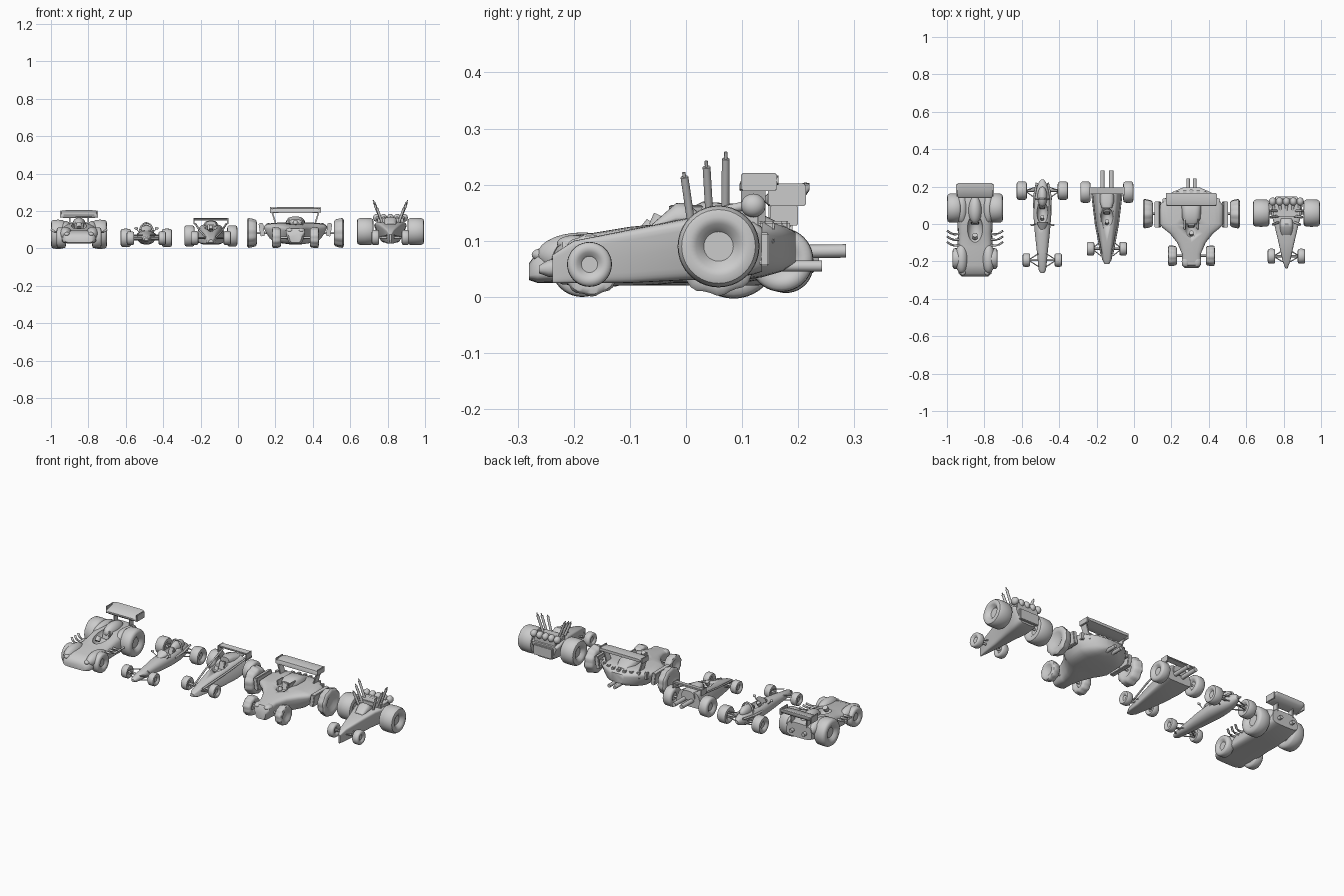
import bpy, bmesh
from math import sin, cos, pi, copysign, radians
from mathutils import Vector, Matrix

if "Cube" in bpy.data.objects:
    bpy.data.objects.remove(bpy.data.objects["Cube"])


def finish(name, bm, angle=40):
    bmesh.ops.recalc_face_normals(bm, faces=bm.faces)
    me = bpy.data.meshes.new(name)
    bm.to_mesh(me)
    bm.free()
    ob = bpy.data.objects.new(name, me)
    bpy.context.collection.objects.link(ob)
    bpy.ops.object.select_all(action='DESELECT')
    ob.select_set(True)
    bpy.context.view_layer.objects.active = ob
    bpy.ops.object.shade_smooth_by_angle(angle=radians(angle))
    return ob


def skin(name, rings, angle=40):
    bm = bmesh.new()
    vs = [[bm.verts.new(p) for p in r] for r in rings]
    n = len(vs[0])
    for a, b in zip(vs, vs[1:]):
        for i in range(n):
            bm.faces.new((a[i], a[(i + 1) % n], b[(i + 1) % n], b[i]))
    bm.faces.new(vs[0])
    bm.faces.new(vs[-1])
    return finish(name, bm, angle)


def loft(name, cx, secs, e=3, tp=0, n=28):
    """Superellipse sections (y, half width, z bottom, z top); tp narrows top (+) or bottom (-)."""
    rings = []
    for y, hw, zb, zt in secs:
        ring = []
        for i in range(n):
            c, s = cos(2 * pi * i / n), sin(2 * pi * i / n)
            u, v = (copysign(abs(k) ** (2 / e), k) for k in (c, s))
            k = 1 - tp * (v + 1) / 2 if tp > 0 else 1 + tp * (1 - v) / 2
            ring.append((cx + hw * u * k, y, (zb + zt) / 2 + (zt - zb) / 2 * v))
        rings.append(ring)
    return skin(name, rings)


TIRE = [(.24, .03), (.24, .36), (.05, .55), (0, .72), (.05, .9), (.17, .985), (.5, 1),
        (.83, .985), (.95, .9), (1, .72), (.95, .55), (.76, .36), (.76, .03)]


def wheels(name, cx, off, y, z, r, w, knob=0, cone=0, n=40):
    """Pair of wheels, off = outer face distance from the car's centre line."""
    for s, side in ((-1, 'left'), (1, 'right')):
        rings = []
        for t, f in TIRE:
            ring = []
            for i in range(n):
                rr = r * f * (1 - cone * (1 - t)) * (1 - (knob if i % 4 < 2 and f > .85 else 0))
                a = 2 * pi * i / n
                ring.append((cx + s * (off - w + w * t), y + rr * cos(a), z + rr * sin(a)))
            rings.append(ring)
        skin(f"{name}_{side}", rings)
    tube(name + "_axle", [(cx - off + w * .5, y, z), (cx + off - w * .5, y, z)], .006)


def tube(name, pts, r, n=10):
    pts = [Vector(p) for p in pts]
    rings = []
    for i, p in enumerate(pts):
        d = (pts[min(i + 1, len(pts) - 1)] - pts[max(i - 1, 0)]).normalized()
        a = d.orthogonal().normalized() if abs(d.x) > .9 else d.cross(Vector((1, 0, 0))).normalized()
        b = d.cross(a)
        rings.append([p + r * (a * cos(2 * pi * k / n) + b * sin(2 * pi * k / n)) for k in range(n)])
    return skin(name, rings)


def blob(name, loc, size):
    bm = bmesh.new()
    bmesh.ops.create_uvsphere(bm, u_segments=24, v_segments=14, radius=1)
    bmesh.ops.transform(bm, matrix=Matrix.Translation(loc) @ Matrix.Diagonal((*size, 1)), verts=bm.verts)
    return finish(name, bm)


def box(name, loc, half, rx=0, ry=0, bevel=.003):
    bm = bmesh.new()
    bmesh.ops.create_cube(bm, size=2)
    m = Matrix.Translation(loc) @ Matrix.Rotation(ry, 4, 'Y') @ Matrix.Rotation(rx, 4, 'X')
    bmesh.ops.transform(bm, matrix=m @ Matrix.Diagonal((*half, 1)), verts=bm.verts)
    bmesh.ops.bevel(bm, geom=bm.edges[:], offset=min(bevel, min(half) * .6), segments=2, affect='EDGES')
    return finish(name, bm)


def cockpit(name, body, loc, size):
    cut = blob(name + "_cutter", loc, size)
    cut.hide_render = True
    cut.hide_set(True)
    m = body.modifiers.new("opening", 'BOOLEAN')
    m.object, m.operation, m.solver = cut, 'DIFFERENCE', 'EXACT'
    x, y, z = loc
    # seat and steering wheel
    box(name + "_seat", (x, y + size[1] * .5, z - size[2] * .3), (size[0] * .5, .006, size[2] * .5), -.3)
    tube(name + "_steering", [(x, y - size[1] * .55, z - .02), (x, y - size[1] * .35, z)], size[0] * .35)


# ---- sports racer with side pipes and a tall rear wing
X = -.85
b = loft("sports_body", X, [(-.28, .075, .03, .06), (-.265, .092, .025, .08), (-.22, .1, .025, .095),
         (-.12, .098, .025, .1), (-.05, .096, .025, .115), (.03, .1, .025, .132),
         (.12, .092, .03, .138), (.18, .085, .045, .128)], 4, .12)
cockpit("sports_cockpit", b, (X, -.03, .13), (.042, .08, .05))
blob("sports_headrest", (X, .075, .125), (.036, .075, .04))
wheels("sports_rear_wheel", X, .15, .085, .075, .078, .075)
wheels("sports_front_wheel", X, .12, -.185, .056, .056, .05)
for s in (-1, 1):
    blob("sports_front_fender", (X + s * .072, -.185, .075), (.035, .08, .04))
    blob("sports_rear_fender", (X + s * .07, .09, .1), (.035, .09, .045))
    blob("sports_headlight", (X + s * .065, -.255, .075), (.016, .02, .012))
    box("sports_wing_post", (X + s * .05, .165, .145), (.004, .018, .03))
    box("sports_wing_endplate", (X + s * .097, .18, .182), (.004, .034, .02))
    tube("sports_rear_pipe", [(X + s * .04, .17, .08), (X + s * .04, .2, .08)], .011)
    for i in range(3):
        y = -.045 - i * .03
        tube("sports_side_pipe", [(X + s * .08, y - .008, .085), (X + s * .112, y - .01, .085),
             (X + s * .13, y - .004, .088), (X + s * .148, y + .008, .1)], .006)
loft("sports_wing", X, [(.14, .085, .17, .178), (.147, .096, .162, .186), (.18, .096, .165, .194),
                        (.212, .096, .178, .204), (.22, .09, .19, .203)], 6)

# ---- slim cigar-shaped single seater
X = -.49
b = loft("cigar_body", X, [(-.262, .01, .042, .056), (-.245, .02, .036, .066), (-.15, .029, .03, .08),
         (-.05, .04, .024, .094), (.05, .048, .02, .1), (.12, .045, .02, .1), (.18, .035, .025, .095),
         (.222, .02, .04, .084), (.237, .008, .052, .07)], 2.3)
cockpit("cigar_cockpit", b, (X, .06, .1), (.03, .06, .04))
blob("cigar_headrest", (X, .145, .095), (.026, .055, .032))
loft("cigar_windscreen", X, [(-.03, .012, .085, .095), (0, .028, .08, .115), (.012, .03, .085, .122)], 2)
tube("cigar_roll_hoop", [(X + .036 * cos(pi * i / 12), .135, .085 + .05 * sin(pi * i / 12)) for i in range(13)], .005)
wheels("cigar_rear_wheel", X, .138, .178, .056, .049, .056)
wheels("cigar_front_wheel", X, .105, -.193, .054, .036, .04)
for s in (-1, 1):
    for z in (.045, .07):
        for dy in (-.035, .035):
            tube("cigar_front_arm", [(X + s * .02, -.193 + dy, z), (X + s * .075, -.193, z)], .003)
            tube("cigar_rear_arm", [(X + s * .025, .165 + dy, z), (X + s * .095, .178, z)], .003)
    tube("cigar_mirror_stalk", [(X + s * .035, .0, .085), (X + s * .055, -.005, .105)], .002)
    blob("cigar_mirror", (X + s * .055, -.005, .107), (.01, .006, .007))
    tube("cigar_exhaust", [(X + s * .042, .06, .07), (X + s * .045, .14, .075), (X + s * .03, .22, .08)], .006)

# ---- wedge single seater with twin tail pipes
X = -.145
b = loft("wedge_body", X, [(-.213, .014, .03, .046), (-.19, .028, .025, .058), (-.1, .044, .02, .082),
         (0, .064, .02, .104), (.1, .08, .025, .122), (.183, .088, .04, .128)], 5, .35)
cockpit("wedge_cockpit", b, (X, .035, .12), (.034, .055, .045))
loft("wedge_engine_cover", X, [(.085, .03, .11, .145), (.12, .042, .1, .148), (.19, .045, .08, .132)], 3, .2)
wheels("wedge_rear_wheel", X, .142, .17, .066, .057, .055)
wheels("wedge_front_wheel", X, .107, -.132, .055, .037, .04)
box("wedge_wing", (X, .178, .156), (.09, .018, .005), .15)
for s in (-1, 1):
    box("wedge_wing_endplate", (X + s * .09, .175, .145), (.003, .025, .018))
    tube("wedge_side_rail", [(X + s * .03, -.16, .062), (X + s * .06, 0, .095), (X + s * .082, .185, .13)], .005)
    tube("wedge_tail_pipe", [(X + s * .024, .15, .08), (X + s * .024, .285, .082)], .012)
    for dy in (-.04, .04):
        tube("wedge_front_arm", [(X + s * .03, -.132 + dy, .055), (X + s * .08, -.132, .055)], .003)

# ---- wide winged car with knobbly wheels
X = .307
b = loft("wide_body", X, [(-.235, .04, .03, .08), (-.22, .056, .022, .105), (-.16, .056, .02, .115),
         (-.1, .085, .02, .125), (-.05, .13, .022, .13), (-.02, .172, .025, .135), (0, .188, .025, .136),
         (.1, .188, .03, .138), (.135, .16, .035, .138), (.17, .115, .045, .13), (.195, .05, .06, .115)], 4, -.35)
cockpit("wide_cockpit", b, (X, -.03, .145), (.035, .045, .04))
loft("wide_canopy", X, [(.0, .04, .12, .155), (.03, .055, .12, .17), (.1, .06, .12, .165), (.16, .04, .1, .135)], 3, .3)
wheels("wide_rear_wheel", X, .26, .055, .082, .083, .055, .05, .15)
wheels("wide_front_wheel", X, .125, -.17, .057, .058, .048, .05, .1)
loft("wide_wing", X, [(.095, .125, .19, .2), (.1, .135, .188, .213), (.13, .135, .19, .22), (.165, .132, .2, .216)], 6)
for s in (-1, 1):
    box("wide_wing_endplate", (X + s * .133, .13, .205), (.004, .032, .016))
    box("wide_wing_post", (X + s * .115, .12, .163), (.004, .022, .032), 0, s * .3)
    box("wide_side_fin", (X + s * .035, -.0, .15), (.004, .03, .014), 0, s * .25)
    box("wide_side_skirt", (X + s * .18, .05, .1), (.012, .07, .035), 0, s * .15)
    tube("wide_tail_pipe", [(X + s * .018, .16, .055), (X + s * .018, .242, .055)], .01)
    blob("wide_nose_scoop", (X + s * .03, -.2, .095), (.022, .03, .015))
# serrated tail edge
for i in range(-4, 5):
    box("wide_tail_tooth", (X + i * .036, .175 - .003 * i * i, .115), (.01, .01, .02))

# ---- dragster wedge with huge rear wheels and upright pipes
X = .815
loft("drag_body", X, [(-.238, .006, .025, .075), (-.2, .022, .025, .1), (-.1, .046, .025, .12),
     (0, .072, .03, .14), (.06, .09, .03, .142), (.12, .095, .04, .135), (.135, .085, .045, .125)], 6, -.45)
loft("drag_windscreen", X, [(-.06, .03, .12, .13), (-.018, .04, .13, .167), (.0, .04, .13, .168), (.03, .035, .13, .145)], 3, .3)
box("drag_engine", (X, .085, .14), (.07, .045, .022))
box("drag_rear_panel", (X, .14, .085), (.06, .008, .03))
wheels("drag_rear_wheel", X, .18, .058, .09, .073, .09)
wheels("drag_front_wheel", X, .1, -.172, .058, .04, .04)
for i in range(-2, 3):
    blob("drag_cylinder", (X + i * .037, .12, .163), (.019, .022, .021))
    tube("drag_intake", [(X + i * .03, .05, .15), (X + i * .037, .115, .165)], .008)
for s in (-1, 1):
    for y, yt, zt, xt in ((.008, -.004, .222, .075), (.042, .036, .242, .088), (.07, .071, .258, .092)):
        p, q = Vector((X + s * .045, y, .14)), Vector((X + s * xt, yt, zt))
        tube("drag_pipe", [p, p.lerp(q, .9)], .007)
        tube("drag_pipe_tip", [p.lerp(q, .88), q], .003)
    for dy in (-.03, .03):
        tube("drag_front_arm", [(X + s * .02, -.172 + dy, .07), (X + s * .07, -.172, .06)], .003)
